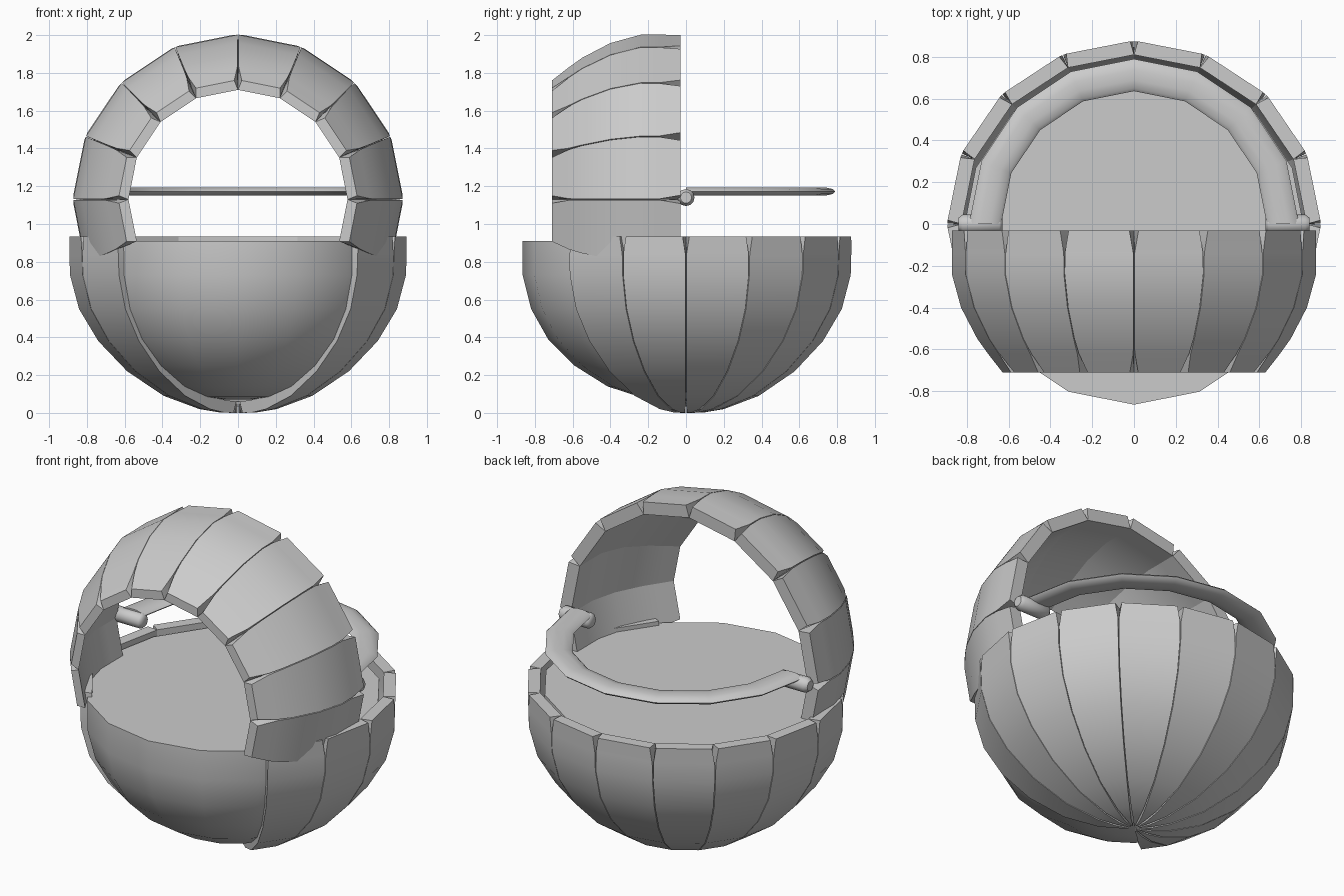
import bpy, bmesh
from math import sin, cos, pi, radians, hypot
from mathutils import Vector

if "Cube" in bpy.data.objects:
    bpy.data.objects.remove(bpy.data.objects["Cube"])

STEP = radians(22.5)


def finish(name, bm, angle=35):
    bmesh.ops.recalc_face_normals(bm, faces=bm.faces[:])
    me = bpy.data.meshes.new(name)
    bm.to_mesh(me)
    bm.free()
    ob = bpy.data.objects.new(name, me)
    bpy.context.collection.objects.link(ob)
    bpy.ops.object.select_all(action='DESELECT')
    ob.select_set(True)
    bpy.context.view_layer.objects.active = ob
    bpy.ops.object.shade_smooth_by_angle(angle=radians(angle))
    return ob


def loft(bm, rings):
    """Skin a list of closed point rings and cap both ends."""
    vs = [[bm.verts.new(p) for p in ring] for ring in rings]
    n = len(vs[0])
    for a, b in zip(vs, vs[1:]):
        for i in range(n):
            j = (i + 1) % n
            bm.faces.new((a[i], a[j], b[j], b[i]))
    bm.faces.new(vs[0])
    bm.faces.new(vs[-1])


def panels(name, outer, inner, gaps, start, count, place):
    """Row of curved staves whose seams open into V notches."""
    bm = bmesh.new()
    for k in range(count):
        a0 = start + k * STEP
        a1 = a0 + STEP
        rings = []
        for (r, h), (ri, hi), g in zip(outer, inner, gaps):
            d = g / r
            rings.append([place(r, a0 + d, h), place(r, a1 - d, h),
                          place(ri, a1, hi), place(ri, a0, hi)])
        loft(bm, rings)
    return finish(name, bm)


# Outer staves wrapped around the sides and back of the bowl
outer = [(.875, .935), (.875, .84), (.872, .73), (.825, .55), (.725, .38),
         (.575, .22), (.385, .09), (.2, .02), (.1, .003), (.03, 0)]
inner = []
for r, z in outer:
    d = hypot(r, z - .9)
    inner.append((r - r / d * .065, z + (.9 - z) / d * .065 if z < .7 else z))
inner[-1] = (.012, .06)
panels("bowl_staves", outer, inner,
       [.018, .003, .002, .002, .002, .002, .002, .004, .006, .003],
       -2 * STEP, 12, lambda r, a, h: Vector((r * 1.02 * cos(a), r * sin(a), h)))

# Arched hood staves, running front to back around the y axis
hood = [(.872, -.03), (.872, -.14), (.872, -.24), (.828, -.4), (.75, -.55),
        (.70, -.62), (.63, -.71)]
hood_in = [(.80, -.03), (.80, -.14), (.80, -.24), (.76, -.4), (.685, -.55),
           (.64, -.62), (.58, -.71)]
panels("hood_staves", hood, hood_in, [.022, .003, .002, .002, .002, .004, .02],
       -5 * STEP, 10, lambda r, a, h: Vector((r * sin(a), h, 1.13 + r * cos(a))))

# Smooth filled bowl with flat top
bm = bmesh.new()
prof = [(.82, .91), (.82, .73), (.775, .55), (.685, .39), (.545, .25),
        (.37, .14), (.2, .085), (.06, .07)]
loft(bm, [[(r * cos(i * STEP), -.045 + r * sin(i * STEP), z) for i in range(16)]
          for r, z in prof])
finish("bowl", bm, 40)

# Flat curved grab bar swept round the back
bm = bmesh.new()
rings = []
for i in range(9):
    a = i * STEP
    rings.append([((.713 + .077 * cos(t)) * cos(a), (.713 + .077 * cos(t)) * sin(a),
                   1.172 + .023 * sin(t)) for t in [j * pi / 5 for j in range(10)]])
loft(bm, rings)
finish("grab_bar", bm, 50)

# Pivot pins joining the bar to the hood
for side, name in ((1, "pivot_right"), (-1, "pivot_left")):
    bm = bmesh.new()
    loft(bm, [[(side * x, r * cos(i * pi / 6), 1.14 + r * sin(i * pi / 6)) for i in range(12)]
              for x, r in ((.63, .03), (.645, .045), (.82, .045), (.84, .03))])
    finish(name, bm, 50)
